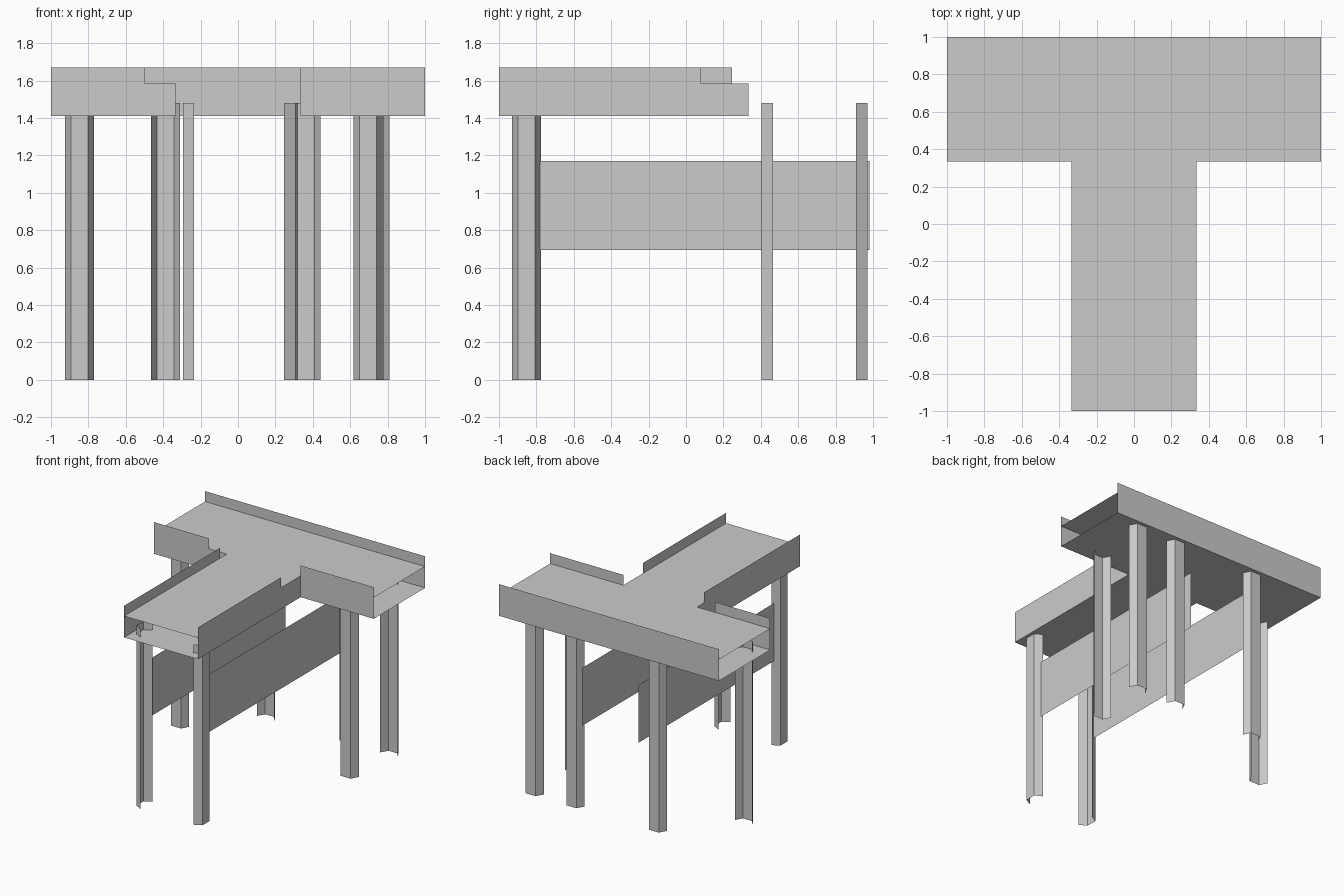
import bpy
from math import cos, sin, radians

if "Cube" in bpy.data.objects:
    bpy.data.objects.remove(bpy.data.objects["Cube"])

FLOOR, DECK, RIM, POST_TOP = 1.41, 1.585, 1.67, 1.48
W = 0.335  # stem half width, also the inner edge of the cross bar


def sheet(name, verts, faces):
    me = bpy.data.meshes.new(name)
    me.from_pydata(verts, [], faces)
    ob = bpy.data.objects.new(name, me)
    bpy.context.collection.objects.link(ob)
    return ob


def t_plate(name, z):
    """Flat T-shaped sheet."""
    bar = [(1, 1), (-1, 1), (-1, W), (-W, W), (W, W), (1, W)]
    pts = bar + [(-W, -1), (W, -1)]
    sheet(name, [(x, y, z) for x, y in pts], [(0, 1, 2, 3, 4, 5), (3, 6, 7, 4)])


def extrude_path(name, path, z0, z1):
    """Vertical sheet standing on an open path."""
    n = len(path)
    verts = [(x, y, z) for z in (z0, z1) for x, y in path]
    sheet(name, verts, [(i, i + 1, n + i + 1, n + i) for i in range(n - 1)])


def notched_wall(name, start, step, end):
    """Wall at full height from start to step, then at deck height to end."""
    (ax, ay), (bx, by), (cx, cy) = start, step, end
    verts = [(ax, ay, FLOOR), (cx, cy, FLOOR), (cx, cy, DECK),
             (bx, by, DECK), (bx, by, RIM), (ax, ay, RIM)]
    sheet(name, verts, [(0, 1, 2, 3, 4, 5)])


def post(name, x, y, angle):
    """Open trapezoid channel; angle 0 turns the web to the front."""
    c, s = cos(radians(angle)), sin(radians(angle))
    profile = [(-0.078, 0.03), (-0.046, -0.03), (0.046, -0.03), (0.078, 0.03)]
    path = [(x + c * u - s * v, y + s * u + c * v) for u, v in profile]
    extrude_path(name, path, 0, POST_TOP)


# Deck and underside
t_plate("deck", DECK)
t_plate("underside", FLOOR)

# Side walls
extrude_path("back_wall", [(1, 1), (-1, 1)], FLOOR, RIM)
extrude_path("bar_front_wall_right", [(W, W), (1, W)], FLOOR, RIM)
notched_wall("bar_front_wall_left", (-1, W), (-0.5, W), (-W, W))
notched_wall("stem_wall_right", (W, -1), (W, 0.08), (W, W))
notched_wall("stem_wall_left", (-W, -1), (-W, 0.245), (-W, W))

# Posts under the bar: front row, back row
for i, x in enumerate((-0.847, 0.695)):
    post(f"bar_front_post_{i}", x, 0.435, 0)
for i, x in enumerate((-0.387, 0.363, 0.733)):
    post(f"bar_back_post_{i}", x, 0.94, 180)

# Posts under the stem, webs outward
post("stem_post_right", 0.277, -0.852, 90)
post("stem_post_left", -0.265, -0.852, -90)

# Long bracing boards
for side, x in (("left", -0.255), ("right", 0.26)):
    extrude_path(f"brace_board_{side}", [(x, -0.78), (x, 0.98)], 0.695, 1.17)
